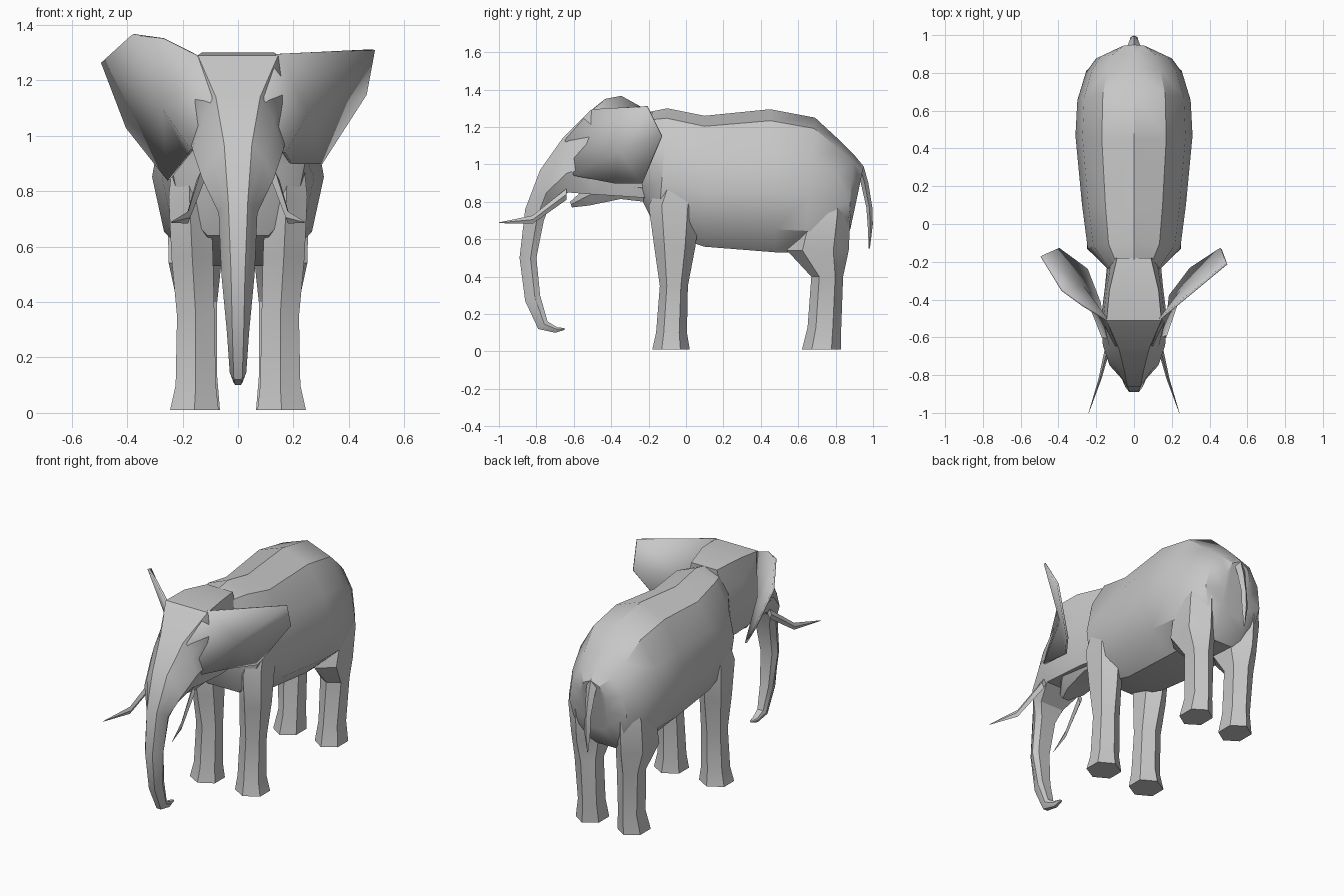
import bpy
import bmesh
from math import cos, sin, radians
from mathutils import Vector

default_cube = bpy.data.objects.get("Cube")
if default_cube:
    bpy.data.objects.remove(default_cube, do_unlink=True)

# One grey hide colour for the whole animal
hide_colour = (.57, .57, .57, 1)
hide = bpy.data.materials.new("hide_grey")
hide.use_nodes = True
hide.diffuse_color = hide_colour
shader = hide.node_tree.nodes["Principled BSDF"]
shader.inputs["Base Color"].default_value = hide_colour
shader.inputs["Roughness"].default_value = .8


def finish(name, bm, smooth_angle=28):
    """Turn a bmesh into a shaded object."""
    bmesh.ops.recalc_face_normals(bm, faces=bm.faces)
    mesh = bpy.data.meshes.new(name)
    bm.to_mesh(mesh)
    bm.free()
    mesh.materials.append(hide)
    obj = bpy.data.objects.new(name, mesh)
    bpy.context.collection.objects.link(obj)
    bpy.ops.object.select_all(action="DESELECT")
    obj.select_set(True)
    bpy.context.view_layer.objects.active = obj
    bpy.ops.object.shade_smooth_by_angle(angle=radians(smooth_angle))
    return obj


def loft(name, rings, smooth_angle=28):
    """Skin a list of equal-length point rings and cap both ends."""
    bm = bmesh.new()
    loops = [[bm.verts.new(point) for point in ring] for ring in rings]
    count = len(loops[0])
    for lower, upper in zip(loops, loops[1:]):
        for i in range(count):
            j = (i + 1) % count
            bm.faces.new((lower[i], lower[j], upper[j], upper[i]))
    bm.faces.new(loops[0])
    bm.faces.new(loops[-1])
    bmesh.ops.triangulate(bm, faces=bm.faces)
    return finish(name, bm, smooth_angle)


def symmetric_ring(top_y, top_z, low_y, low_z, half_profile):
    """Mirror a half profile of (x, height fraction) into a closed ring."""
    top, low = Vector((0, top_y, top_z)), Vector((0, low_y, low_z))
    right = [low.lerp(top, t) + Vector((x, 0, 0)) for x, t in half_profile]
    left = [Vector((-p.x, p.y, p.z)) for p in reversed(right) if p.x > 0]
    return right + left


# Body: top y, top z, bottom y, bottom z, half width
body_sections = [
    (-.25, 1.27, -.23, .8, .14),
    (-.1, 1.3, -.15, .64, .245),
    (.1, 1.26, .1, .56, .275),
    (.45, 1.295, .48, .53, .31),
    (.69, 1.25, .63, .53, .3),
    (.82, 1.13, .79, .52, .255),
    (.9, 1.05, .86, .6, .2),
    (.95, .99, .88, .66, .1),
]
body_profile = [(0, 1), (.55, .92), (.88, .7), (1, .42), (.86, .16), (.45, 0)]
loft("body", [
    symmetric_ring(*section[:4], [(x * section[4], t) for x, t in body_profile])
    for section in body_sections
], 33)

# Head and trunk: top y, z, bottom y, z, then top, middle and bottom half widths
head_sections = [
    (-.18, 1.28, -.2, .82, .09, .14, .1),
    (-.35, 1.3, -.34, .83, .13, .155, .12),
    (-.51, 1.29, -.5, .84, .145, .175, .12),
    (-.66, 1.14, -.63, .85, .08, .165, .12),
    (-.78, .97, -.73, .78, .05, .13, .08),
    (-.86, .76, -.76, .7, .035, .07, .05),
    (-.89, .5, -.8, .5, .025, .06, .04),
    (-.86, .27, -.78, .3, .02, .04, .03),
    (-.79, .12, -.74, .16, .015, .03, .02),
    (-.7, .1, -.69, .13, .01, .02, .015),
    (-.65, .115, -.65, .125, .006, .01, .006),
]
loft("head_and_trunk", [
    symmetric_ring(ty, tz, by, bz,
                   [(wide, 1), (wide * .4 + mid * .6, .7), (mid, .35), (low, 0)])
    for ty, tz, by, bz, wide, mid, low in head_sections
])

# Lower jaw wedge
jaw_sections = [
    (-.22, .95, -.22, .8, .12),
    (-.35, .95, -.35, .815, .13),
    (-.52, .89, -.52, .78, .1),
    (-.62, .8, -.61, .77, .035),
]
loft("lower_jaw", [
    symmetric_ring(*s[:4], [(s[4], 1), (s[4], .5), (s[4] * .6, 0)])
    for s in jaw_sections
])

# Legs: height, inner x, outer x, front y, back y
front_leg = [
    (.01, .07, .245, -.18, .02),
    (.1, .08, .225, -.16, .005),
    (.35, .085, .22, -.14, .01),
    (.56, .09, .24, -.17, .05),
    (.78, .1, .25, -.2, .08),
    (.97, .13, .23, -.1, .04),
]
hind_leg = [
    (.01, .065, .225, .62, .83),
    (.13, .075, .205, .65, .83),
    (.4, .075, .22, .67, .84),
    (.54, .06, .25, .54, .87),
    (.74, .06, .255, .6, .88),
    (.95, .08, .2, .68, .85),
]


def leg_ring(side, z, inner, outer, front, back):
    """Six-sided leg section fitted into its bounds."""
    ring = []
    for k in range(6):
        angle = radians(60 * k + 30)
        x = (inner + outer) / 2 + (outer - inner) / 2 * cos(angle) / cos(radians(30))
        y = (front + back) / 2 + (back - front) / 2 * sin(angle)
        ring.append((side * x, y, z))
    return ring


for side, label in ((1, "left"), (-1, "right")):
    for part, sections in (("front_leg", front_leg), ("hind_leg", hind_leg)):
        loft(f"{label}_{part}", [leg_ring(side, *s) for s in sections])

    # Tusk: thin flattened spike pointing forward and outward
    base, bend = Vector((.135, -.64, .84)), Vector((.18, -.82, .705))
    tip = Vector((.24, -1, .688))
    tusk = []
    for centre, wide, tall in ((base, .015, .03), (bend, .008, .022), (tip, .001, .002)):
        offsets = ((wide, 0), (0, tall), (-wide, 0), (0, -tall))
        tusk.append([(side * (centre.x + dx), centre.y, centre.z + dz)
                     for dx, dz in offsets])
    loft(f"{label}_tusk", tusk)


def ear(name, outline, centre):
    """Fan of faces around a dished centre, given slight thickness."""
    bm = bmesh.new()
    rim = [bm.verts.new(p) for p in outline]
    hub = bm.verts.new(centre)
    for a, b in zip(rim, rim[1:] + rim[:1]):
        bm.faces.new((a, b, hub))
    obj = finish(name, bm, 35)
    thickness = obj.modifiers.new("thickness", "SOLIDIFY")
    thickness.thickness = .012
    thickness.offset = 0


# Ears: spread sheets running onto the brow, the right one raised at the top
ear("left_ear", [
    (.14, -.5, 1.295), (.49, -.21, 1.31), (.46, -.13, 1.15),
    (.3, -.235, .9), (.19, -.38, .9), (.165, -.6, .94), (.09, -.645, 1.13),
], (.25, -.355, 1.08))
ear("right_ear", [
    (-.14, -.51, 1.285), (-.27, -.43, 1.35), (-.38, -.35, 1.365),
    (-.49, -.17, 1.265), (-.4, -.13, 1.03), (-.25, -.24, .84),
    (-.18, -.42, .93), (-.165, -.6, .95), (-.09, -.645, 1.13),
], (-.27, -.335, 1.1))

# Tail: height, centre y, half width, half depth
tail_sections = [
    (.99, .93, .04, .02), (.9, .955, .03, .02), (.77, .98, .02, .016),
    (.68, .985, .022, .014), (.55, .98, .003, .003),
]
loft("tail", [
    [(wide, y, z), (0, y + deep, z), (-wide, y, z), (0, y - deep, z)]
    for z, y, wide, deep in tail_sections
])
